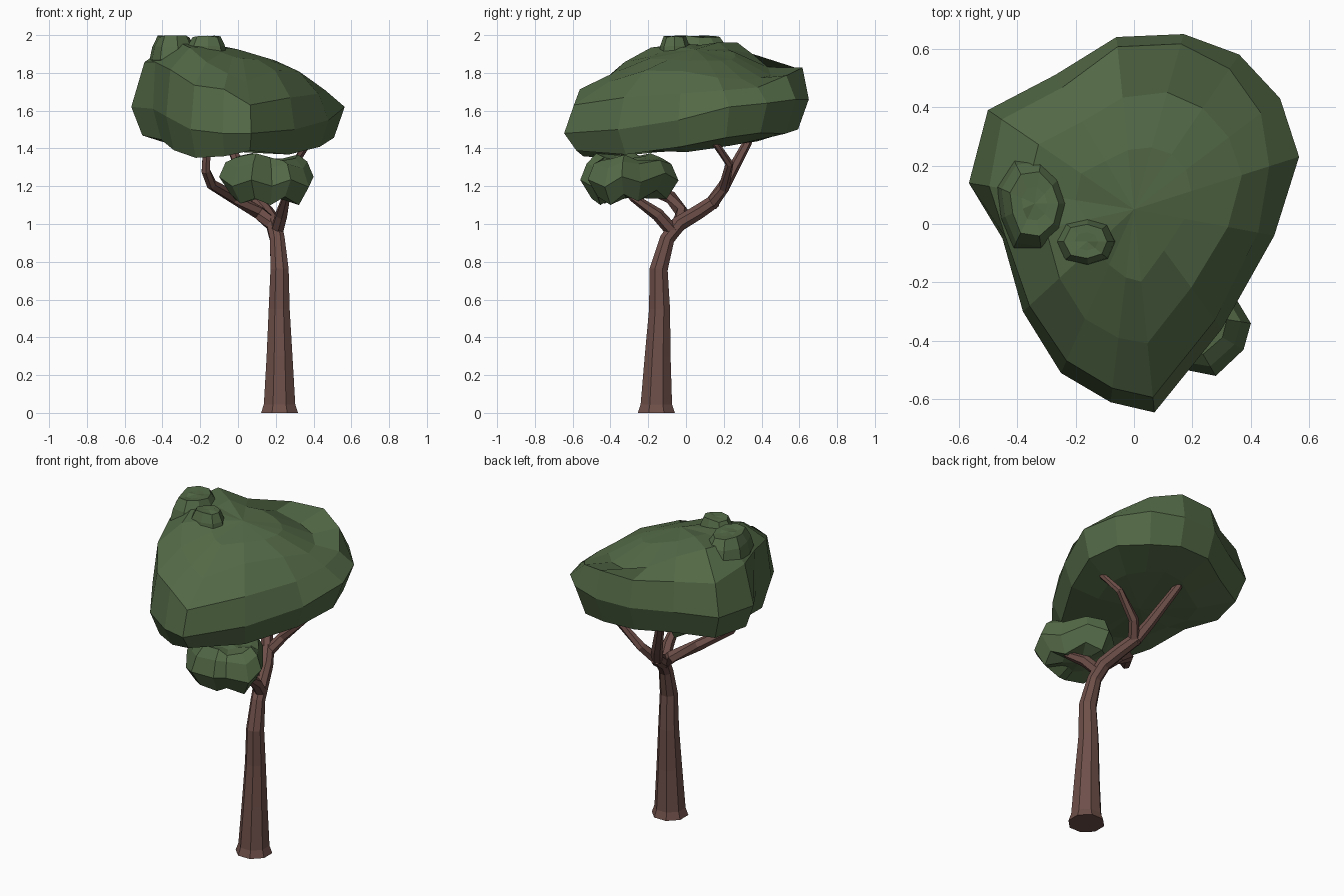
import bpy, bmesh, math, random
from mathutils import Vector

if "Cube" in bpy.data.objects:
    bpy.data.objects.remove(bpy.data.objects["Cube"])

random.seed(4)


def material(name, rgb):
    m = bpy.data.materials.new(name)
    m.diffuse_color = (*rgb, 1)
    m.use_nodes = True
    m.node_tree.nodes["Principled BSDF"].inputs["Base Color"].default_value = m.diffuse_color
    return m


BARK = material("bark", (0.155, 0.078, 0.066))
LEAF = material("leaf", (0.087, 0.143, 0.062))


def finish(bm, name, mat):
    bmesh.ops.recalc_face_normals(bm, faces=bm.faces)
    mesh = bpy.data.meshes.new(name)
    bm.to_mesh(mesh)
    bm.free()
    mesh.materials.append(mat)
    ob = bpy.data.objects.new(name, mesh)
    bpy.context.collection.objects.link(ob)
    return ob


def bridge(bm, a, b):
    n = len(a)
    for i in range(n):
        bm.faces.new((a[i], a[(i + 1) % n], b[(i + 1) % n], b[i]))


def tube(name, path, sides):
    """Faceted tapering limb through (x, y, z, radius) points."""
    bm = bmesh.new()
    pts = [Vector(p[:3]) for p in path]
    rings = []
    for i, p in enumerate(pts):
        t = (pts[min(i + 1, len(pts) - 1)] - pts[max(i - 1, 0)]).normalized()
        if p.z < 0.1:
            t = Vector((0, 0, 1))
        u = (Vector((1, 0, 0)) - t * t.x).normalized()
        v = t.cross(u)
        ring = []
        for k in range(sides):
            a = 2 * math.pi * (k + 0.5) / sides
            ring.append(bm.verts.new(p + (u * math.cos(a) + v * math.sin(a)) * path[i][3]))
        rings.append(ring)
    for a, b in zip(rings, rings[1:]):
        bridge(bm, a, b)
    bm.faces.new(rings[0])
    bm.faces.new(rings[-1])
    return finish(bm, name, BARK)


def clump(name, centre, rim, top, under, jitter, low=0.9, inner=0.55):
    """Leaf mass: rim rows are (x, y, z_low, z_mid, shoulder_factor, z_shoulder)."""
    bm = bmesh.new()
    cx, cy = centre

    def ring(factor, height, j):
        out = []
        for r in rim:
            f = factor(r) + random.uniform(-j, j)
            x, y = cx + (r[0] - cx) * f, cy + (r[1] - cy) * f
            out.append(bm.verts.new((x, y, height(r, x, y) + random.uniform(-j, j) * 0.6)))
        return out

    rings = [
        ring(lambda r: inner, lambda r, x, y: under(x, y), jitter),
        ring(lambda r: low, lambda r, x, y: r[2], jitter * 0.5),
        ring(lambda r: 1.0, lambda r, x, y: r[3], 0),
        ring(lambda r: r[4], lambda r, x, y: r[5], jitter * 0.5),
        ring(lambda r: 0.66, lambda r, x, y: top(x, y), jitter),
        ring(lambda r: 0.35, lambda r, x, y: top(x, y), jitter),
    ]
    for a, b in zip(rings, rings[1:]):
        bridge(bm, a, b)
    for r, f in ((rings[0], under), (rings[-1], top)):
        c = bm.verts.new((cx, cy, f(cx, cy)))
        for i in range(len(r)):
            bm.faces.new((r[i], r[(i + 1) % len(r)], c))
    return finish(bm, name, LEAF)


# Trunk with flared foot, bending back into the main limb
tube("trunk", [(.22, -.157, 0, .106), (.22, -.157, .045, .09), (.22, -.15, .3, .074),
               (.218, -.14, .55, .06), (.22, -.145, .76, .052), (.208, -.1, .92, .042),
               (.19, -.04, 1.0, .044), (.15, .06, 1.06, .042), (.1, .15, 1.12, .038)], 8)

# Limbs
limbs = {
    "back_branch": [(.11, .13, 1.1, .036), (.06, .2, 1.2, .032), (-.05, .325, 1.43, .024), (-.06, .34, 1.47, .02)],
    "right_branch": [(.11, .13, 1.1, .034), (.17, .2, 1.19, .029), (.3, .23, 1.32, .022),
                     (.365, .16, 1.42, .018), (.37, .13, 1.46, .016)],
    "left_branch": [(.2, -.05, .98, .036), (.11, -.02, 1.06, .037), (-.02, -.08, 1.14, .034),
                    (-.14, -.24, 1.21, .029), (-.17, -.3, 1.28, .026), (-.165, -.33, 1.42, .022)],
    "front_branch": [(.205, -.07, .96, .036), (.23, -.15, 1.05, .034), (.255, -.28, 1.14, .022), (.25, -.32, 1.19, .018)],
}
for limb, path in limbs.items():
    tube(limb, path, 6)


# Main crown, highest at the left
def crown_top(x, y):
    h = 1.925 - .22 * x - .45 * max(x, 0) ** 2
    return min(1.955, h - (.8 if y > .08 else .65) * (y - .08) ** 2)


crown_rim = [
    (.565, .23, 1.46, 1.62, .82, 1.71), (.5, .43, 1.48, 1.64, .87, 1.72),
    (.36, .58, 1.48, 1.66, .91, 1.79), (.17, .65, 1.5, 1.66, .95, 1.83),
    (-.06, .64, 1.5, 1.66, .94, 1.82), (-.27, .51, 1.49, 1.64, .91, 1.81),
    (-.5, .39, 1.47, 1.62, .9, 1.81), (-.565, .14, 1.47, 1.62, .88, 1.86),
    (-.45, -.05, 1.45, 1.61, .98, 1.86), (-.38, -.3, 1.39, 1.57, .94, 1.82),
    (-.25, -.51, 1.35, 1.5, .93, 1.735), (-.08, -.61, 1.36, 1.48, .93, 1.71),
    (.07, -.645, 1.39, 1.48, .93, 1.63), (.3, -.36, 1.37, 1.5, .92, 1.67),
    (.48, -.04, 1.41, 1.55, .88, 1.69)]
clump("crown", (0, .05), crown_rim, crown_top,
      lambda x, y: 1.385 + .15 * max(y, 0), .012)

# Lower front clump, ragged, tapering below
low_outline = [(.4, -.34), (.375, -.43), (.28, -.52), (.18, -.5), (.07, -.56), (-.03, -.47),
               (-.1, -.36), (-.06, -.22), (.05, -.13), (.15, -.04), (.25, -.11), (.34, -.24)]
low_rim = []
for i, (x, y) in enumerate(low_outline):
    w = .018 * (-1) ** i + random.uniform(-.008, .008) + .08 * (y + .3)
    low_rim.append((x, y, 1.135 + w, 1.23 + w, .86, 1.32 + w * .6))
clump("lower_clump", (.15, -.3), low_rim,
      lambda x, y: 1.35 + .015 * math.sin(22 * x), lambda x, y: 1.14, .02, .76, .4)


def knob(name, cx, cy, a, b, n):
    """Small uneven bump sunk into the crown top."""
    rim = []
    for i in range(n):
        t = 2 * math.pi * i / n
        s = random.uniform(.85, 1.03)
        rim.append((cx + a * s * math.cos(t), cy + b * s * math.sin(t), 1.83, 1.87, .88, 1.94))
    clump(name, (cx, cy), rim, lambda x, y: 1.992, lambda x, y: 1.83, .01)


# Knobs on top of the crown
knob("top_knob", -.16, -.06, .12, .1, 8)
knob("left_knob", -.34, .07, .14, .17, 9)
